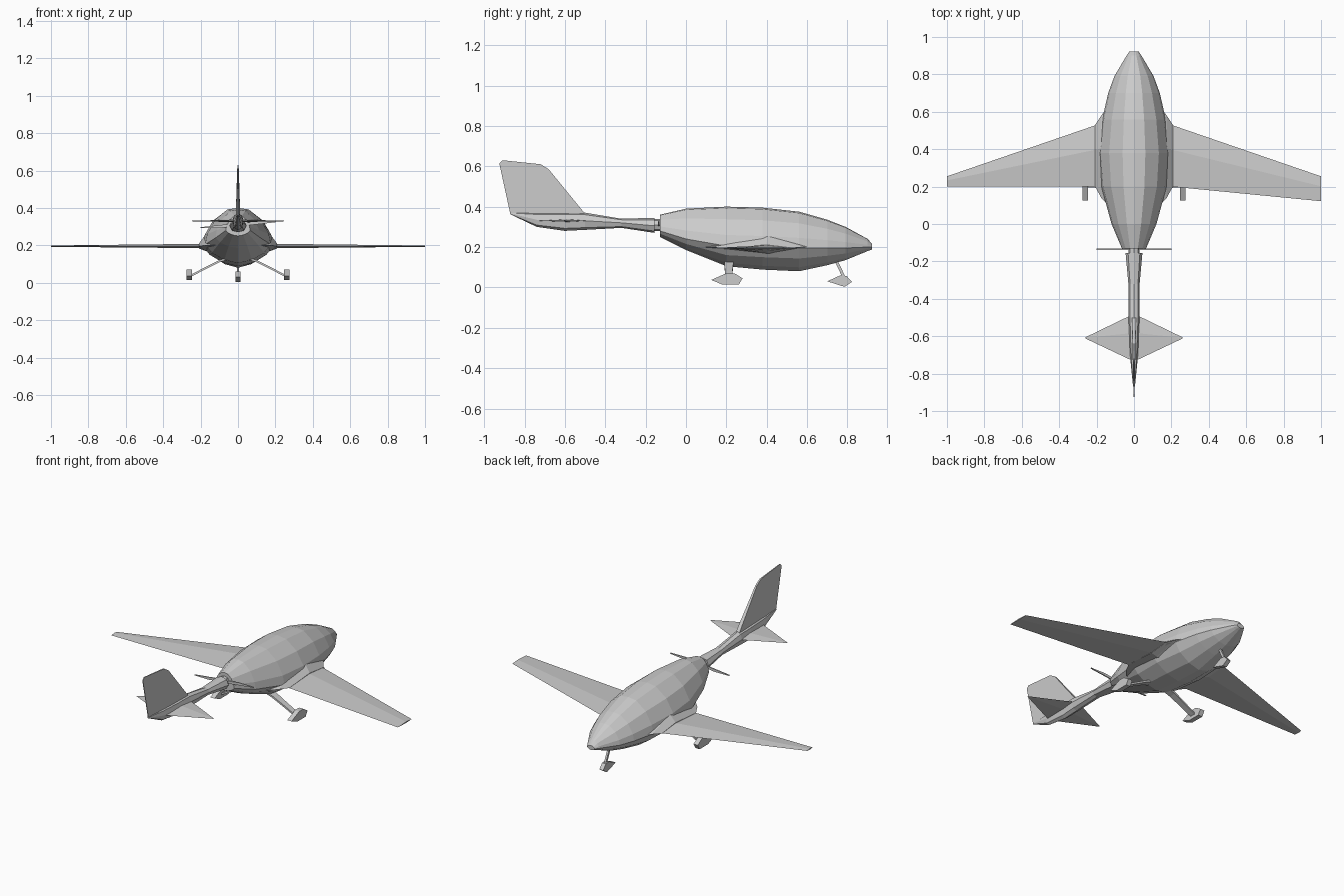
import bpy
import bmesh

cube = bpy.data.objects.get("Cube")
if cube:
    bpy.data.objects.remove(cube, do_unlink=True)

# Single paint colour for the whole aircraft
paint = bpy.data.materials.new("light grey paint")
paint.use_nodes = True
GREY = (0.6, 0.6, 0.6, 1)
paint.diffuse_color = GREY
paint.node_tree.nodes["Principled BSDF"].inputs["Base Color"].default_value = GREY


def loft(name, rings):
    """Skin a list of equal-length point rings and cap both ends."""
    bm = bmesh.new()
    rows = [[bm.verts.new(p) for p in ring] for ring in rings]
    n = len(rows[0])
    for a, b in zip(rows, rows[1:]):
        for i in range(n):
            j = (i + 1) % n
            bm.faces.new((a[i], a[j], b[j], b[i]))
    bm.faces.new(rows[0])
    bm.faces.new(rows[-1])
    bmesh.ops.recalc_face_normals(bm, faces=bm.faces)
    mesh = bpy.data.meshes.new(name)
    bm.to_mesh(mesh)
    bm.free()
    mesh.materials.append(paint)
    obj = bpy.data.objects.new(name, mesh)
    bpy.context.collection.objects.link(obj)
    return obj


def body_rings(stations, half_section):
    """Stations are (y, half width, bottom, chine height, top)."""
    section = half_section + [(-x, z) for x, z in half_section[-2:0:-1]]
    return [[(x * w, y, mid + z * ((top - mid) if z > 0 else (mid - low)))
             for x, z in section] for y, w, low, mid, top in stations]


def rib(x, trail, lead, z, up, down):
    """Four-point aerofoil section with its thickest point forward."""
    crest = trail + 0.6 * (lead - trail)
    return [(x, trail, z), (x, crest, z + up), (x, lead, z), (x, crest, z - down)]


def plate(name, outline, x0, x1):
    """Side outline of (y, z) points extruded across x."""
    return loft(name, [[(x, y, z) for y, z in outline] for x in (x0, x1)])


# Faceted fuselage pod
pod_section = [(0, 1), (0.32, 0.96), (0.7, 0.68), (0.94, 0.28), (1, 0),
               (0.8, -0.45), (0.42, -0.83), (0, -1)]
loft("fuselage", body_rings([
    (-0.13, 0.065, 0.25, 0.28, 0.36),
    (0.0, 0.12, 0.185, 0.24, 0.39),
    (0.2, 0.175, 0.105, 0.205, 0.40),
    (0.38, 0.19, 0.088, 0.20, 0.395),
    (0.56, 0.17, 0.08, 0.195, 0.375),
    (0.7, 0.138, 0.11, 0.195, 0.335),
    (0.79, 0.105, 0.135, 0.195, 0.30),
    (0.9, 0.04, 0.18, 0.20, 0.24),
    (0.922, 0.025, 0.188, 0.20, 0.215)], pod_section))

# Tail boom, deepening into the rear keel
boom_section = [(0, 1), (0.7, 0.75), (1, 0), (0.7, -0.75), (0, -1)]
loft("tail_boom", body_rings([
    (-0.155, 0.045, 0.27, 0.305, 0.345),
    (-0.32, 0.03, 0.295, 0.32, 0.34),
    (-0.5, 0.03, 0.285, 0.33, 0.37),
    (-0.6, 0.027, 0.28, 0.33, 0.37),
    (-0.74, 0.018, 0.30, 0.335, 0.37),
    (-0.87, 0.005, 0.362, 0.366, 0.37)], boom_section))

# Pusher propeller between pod and boom
loft("propeller_hub", body_rings([
    (-0.165, 0.03, 0.28, 0.31, 0.34),
    (-0.12, 0.03, 0.28, 0.31, 0.34)], boom_section))
for side, label in ((1, "left"), (-1, "right")):
    loft("propeller_blade_" + label, [
        [(side * x, -0.138, z + h), (side * x, -0.132, z + h),
         (side * x, -0.132, z - h), (side * x, -0.138, z - h)]
        for x, z, h in ((0.02, 0.31, 0.008), (0.1, 0.31 + side * 0.01, 0.008),
                        (0.2, 0.31 + side * 0.015, 0.002))])

# Wings: the left tip sweeps further back than the right
for side, label, tip_trail in ((1, "left", 0.122), (-1, "right", 0.20)):
    loft("wing_" + label, [
        rib(side * 0.15, 0.2, 0.55, 0.195, 0.014, 0.01),
        rib(side * 0.2, 0.2, 0.53, 0.195, 0.013, 0.01),
        rib(side, tip_trail, 0.255, 0.195, 0.004, 0.003)])
    loft("wing_root_fairing_" + label, [
        rib(side * 0.1, 0.06, 0.68, 0.2, 0.1, 0.05),
        rib(side * 0.175, 0.14, 0.58, 0.2, 0.055, 0.03),
        rib(side * 0.208, 0.2, 0.53, 0.195, 0.016, 0.012)])
    # Diamond tailplane
    loft("tailplane_" + label, [
        rib(0, -0.735, -0.48, 0.33, 0.008, 0.006),
        rib(side * 0.26, -0.612, -0.606, 0.33, 0.001, 0.001)])
    # Bent main leg and wheel fairing
    loft("main_leg_" + label, [
        [(side * x, y0, z + 0.006), (side * x, y1, z + 0.006),
         (side * x, y1, z - 0.006), (side * x, y0, z - 0.006)]
        for x, z, y0, y1 in ((0.04, 0.135, 0.19, 0.235), (0.1, 0.115, 0.19, 0.235),
                             (0.18, 0.075, 0.193, 0.23), (0.25, 0.038, 0.195, 0.23))])
    plate("main_wheel_fairing_" + label,
          [(0.125, 0.037), (0.2, 0.07), (0.24, 0.07), (0.28, 0.045),
           (0.262, 0.014), (0.18, 0.014)], side * 0.247, side * 0.276)

# Tapered vertical fin, thin at its top and rear edges
fin = [(-0.87, 0.362), (-0.925, 0.615), (-0.91, 0.63), (-0.72, 0.61),
       (-0.68, 0.585), (-0.5, 0.365)]
loft("fin", [[(side * t, y, z) for (y, z), t in
              zip(fin, (0.002, 0.002, 0.002, 0.004, 0.005, 0.012))]
             for side in (-1, 1)])

# Nose gear
loft("nose_leg", [[(x, y + d, z) for x, d in
                   ((-0.006, -0.008), (0.006, -0.008), (0.006, 0.008), (-0.006, 0.008))]
                  for y, z in ((0.74, 0.14), (0.785, 0.045))])
plate("nose_wheel_fairing", [(0.7, 0.03), (0.765, 0.06), (0.795, 0.057),
                             (0.822, 0.027), (0.785, 0.003)], -0.013, 0.013)
